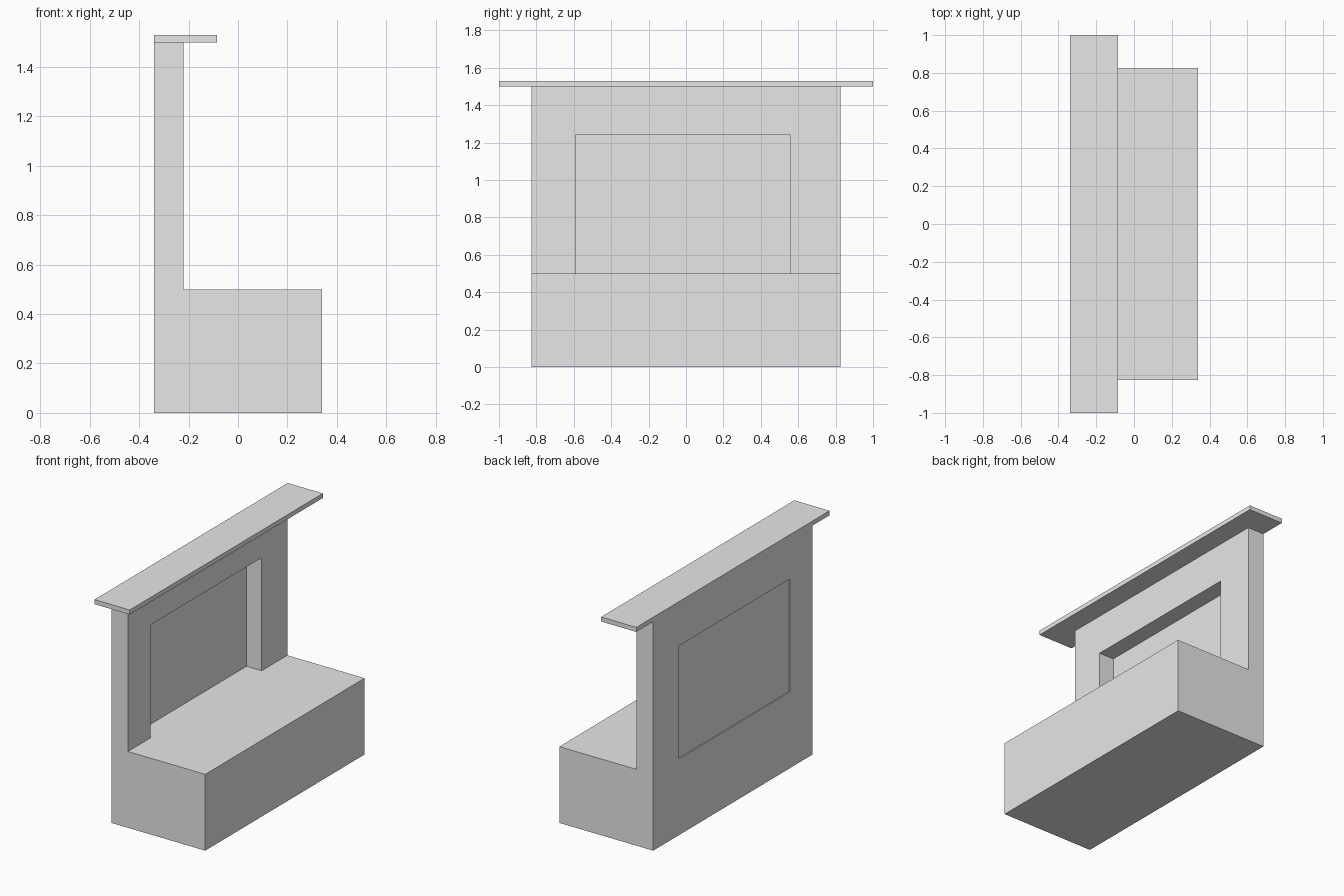
import bpy
import bmesh

cube = bpy.data.objects.get("Cube")
if cube:
    bpy.data.objects.remove(cube, do_unlink=True)

grey = bpy.data.materials.new("light_grey")
grey.use_nodes = True
colour = (0.8, 0.8, 0.8, 1)
grey.diffuse_color = colour
grey.node_tree.nodes["Principled BSDF"].inputs["Base Color"].default_value = colour


def extrude_profile(name, profile, y_min, y_max):
    """Extrude an (x, z) outline along y."""
    bm = bmesh.new()
    face = bm.faces.new([bm.verts.new((x, y_min, z)) for x, z in profile])
    result = bmesh.ops.extrude_face_region(bm, geom=[face])
    moved = [v for v in result["geom"] if isinstance(v, bmesh.types.BMVert)]
    bmesh.ops.translate(bm, verts=moved, vec=(0, y_max - y_min, 0))
    bmesh.ops.recalc_face_normals(bm, faces=bm.faces)
    mesh = bpy.data.meshes.new(name)
    bm.to_mesh(mesh)
    bm.free()
    mesh.materials.append(grey)
    obj = bpy.data.objects.new(name, mesh)
    bpy.context.collection.objects.link(obj)
    return obj


def box(name, x, y, z):
    outline = [(x[0], z[0]), (x[1], z[0]), (x[1], z[1]), (x[0], z[1])]
    return extrude_profile(name, outline, *y)


back, front, wall_front = -0.34, 0.34, -0.22
seat_top, wall_top = 0.5, 1.5
half_length = 0.825
opening_y = (-0.59, 0.56)
opening_z = (seat_top, 1.24)

# L-shaped base and upright wall in one piece
body = extrude_profile("base_and_wall", [
    (back, 0), (front, 0), (front, seat_top),
    (wall_front, seat_top), (wall_front, wall_top), (back, wall_top),
], -half_length, half_length)

# Opening through the wall
cutter = box("opening_cutter", (back - 0.1, wall_front + 0.1), opening_y, opening_z)
cutter.hide_render = True
cutter.hide_viewport = True
cut = body.modifiers.new("opening", "BOOLEAN")
cut.operation = "DIFFERENCE"
cut.solver = "EXACT"
cut.object = cutter

# Thin panel set just inside the rear of the opening
box("rear_panel", (-0.334, -0.33), opening_y, opening_z)

# Overhanging top shelf
box("top_shelf", (back, -0.085), (-1, 1), (wall_top, 1.53))
